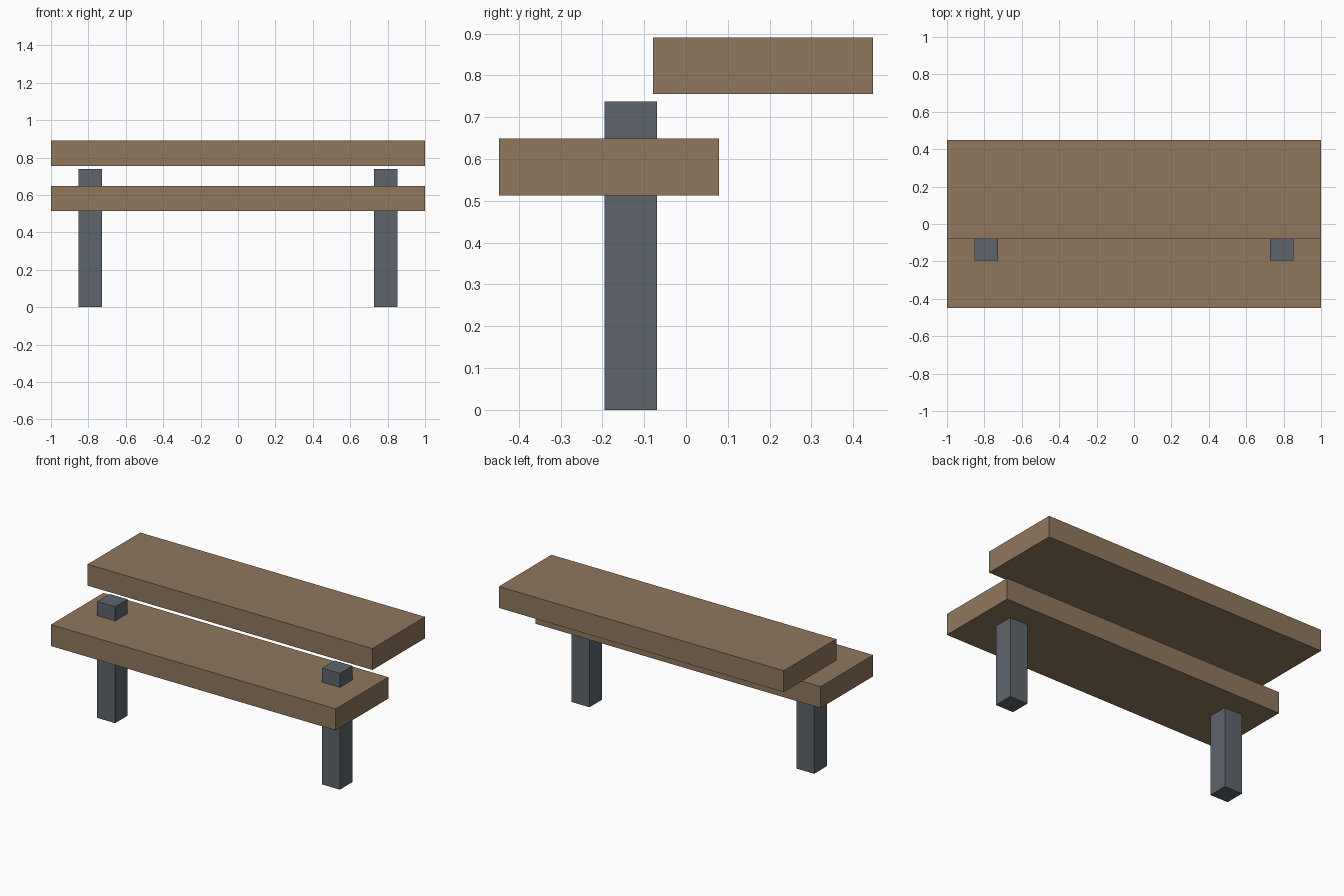
import bpy

if "Cube" in bpy.data.objects:
    bpy.data.objects.remove(bpy.data.objects["Cube"])


def material(name, colour):
    mat = bpy.data.materials.new(name)
    mat.diffuse_color = (*colour, 1.0)
    mat.use_nodes = True
    mat.node_tree.nodes["Principled BSDF"].inputs["Base Color"].default_value = mat.diffuse_color
    return mat


def box(name, low, high, mat):
    centre = [(a + b) / 2 for a, b in zip(low, high)]
    size = [b - a for a, b in zip(low, high)]
    bpy.ops.mesh.primitive_cube_add(size=1, location=centre)
    obj = bpy.context.object
    obj.name = name
    obj.scale = size
    bpy.ops.object.transform_apply(location=False, rotation=False, scale=True)
    obj.data.materials.append(mat)
    return obj


wood = material("wood", (0.28, 0.185, 0.11))
metal = material("metal", (0.11, 0.13, 0.15))

# Two overlapping planks: low one in front, high one behind
box("lower_plank", (-1, -0.448, 0.513), (1, 0.079, 0.649), wood)
box("upper_plank", (-1, -0.079, 0.755), (1, 0.448, 0.891), wood)

# Square posts passing up through the lower plank
for side, x in (("left", -0.789), ("right", 0.789)):
    box(side + "_post", (x - 0.063, -0.195, 0), (x + 0.063, -0.069, 0.738), metal)
